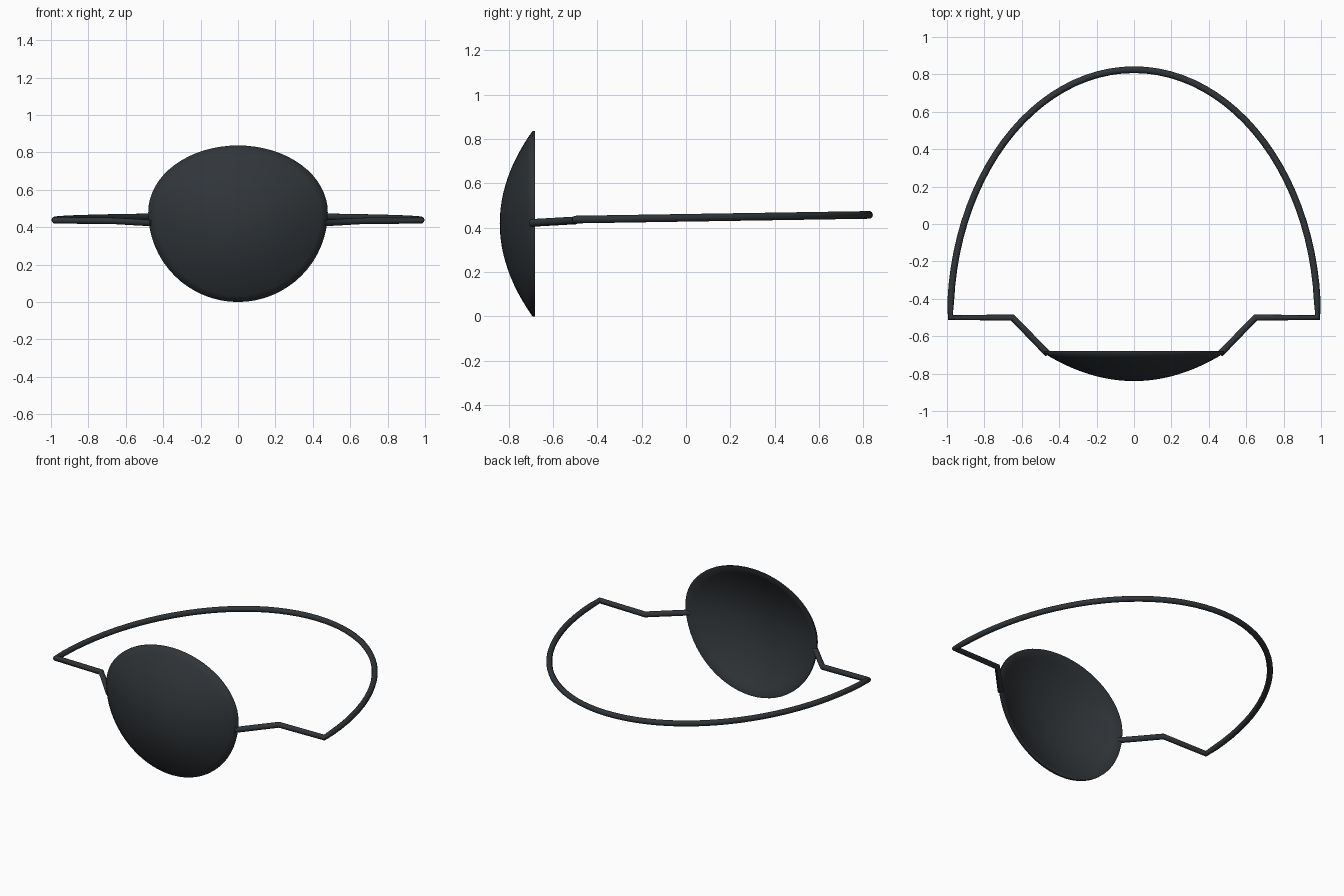
import bpy, bmesh
from math import sin, cos, pi

if "Cube" in bpy.data.objects:
    bpy.data.objects.remove(bpy.data.objects["Cube"])

SEG, RINGS = 64, 12
MID_Z, APEX_Z = 0.48, 0.42

black = bpy.data.materials.new("black")
black.diffuse_color = (0.03, 0.035, 0.04, 1)
black.use_nodes = True
black.node_tree.nodes["Principled BSDF"].inputs["Base Color"].default_value = black.diffuse_color


def ring(bm, s, y):
    """Egg-shaped outline (flatter top, deeper bottom) scaled by s about the apex."""
    verts = []
    for i in range(SEG):
        a = 2 * pi * i / SEG
        z = MID_Z + sin(a) * (0.357 if sin(a) > 0 else 0.48)
        verts.append(bm.verts.new((0.48 * cos(a) * s, y, APEX_Z + (z - APEX_Z) * s)))
    return verts


# Eye patch: domed thin shell, outer skin from apex to rim, then inner skin back to apex
bm = bmesh.new()
steps = [k / RINGS for k in range(1, RINGS + 1)]
rings = [ring(bm, s, -0.692 - 0.148 * (1 - s * s)) for s in steps]
rings.append(ring(bm, 1.0, -0.68))
rings += [ring(bm, s * 0.965, -0.68 - 0.138 * (1 - s * s)) for s in reversed(steps)]
for r0, r1 in zip(rings, rings[1:]):
    for i in range(SEG):
        j = (i + 1) % SEG
        bm.faces.new((r0[i], r0[j], r1[j], r1[i]))
for r, y in ((rings[0], -0.84), (rings[-1], -0.818)):
    tip = bm.verts.new((0, y, APEX_Z))
    for i in range(SEG):
        bm.faces.new((r[i], r[(i + 1) % SEG], tip))
bmesh.ops.recalc_face_normals(bm, faces=bm.faces[:])
mesh = bpy.data.meshes.new("eye_patch")
bm.to_mesh(mesh)
bm.free()
patch = bpy.data.objects.new("eye_patch", mesh)
bpy.context.collection.objects.link(patch)
mesh.materials.append(black)


def cord(name, points):
    """Round cord along a polyline."""
    cu = bpy.data.curves.new(name, 'CURVE')
    cu.dimensions = '3D'
    cu.bevel_depth = 0.018
    cu.bevel_resolution = 3
    cu.use_fill_caps = True
    sp = cu.splines.new('POLY')
    sp.points.add(len(points) - 1)
    for p, co in zip(sp.points, points):
        p.co = (*co, 1)
    ob = bpy.data.objects.new(name, cu)
    bpy.context.collection.objects.link(ob)
    cu.materials.append(black)
    bpy.context.view_layer.objects.active = ob
    ob.select_set(True)
    bpy.ops.object.convert(target='MESH')
    return bpy.context.view_layer.objects.active


# Strap: stepped front pieces joined by a half-ellipse around the head
left = [(-0.46, -0.695, 0.422), (-0.65, -0.50, 0.433)]
loop = []
for i in range(49):
    a = pi - pi * i / 48
    loop.append((0.982 * cos(a), -0.50 + 1.325 * sin(a), 0.437 + 0.021 * sin(a)))
right = [(-x, y, z) for x, y, z in reversed(left)]
bpy.ops.object.select_all(action='DESELECT')
strap = cord("strap", left + loop + right)

bpy.ops.object.select_all(action='DESELECT')
for ob in (patch, strap):
    ob.select_set(True)
bpy.context.view_layer.objects.active = patch
bpy.ops.object.shade_smooth_by_angle(angle=pi / 3)
